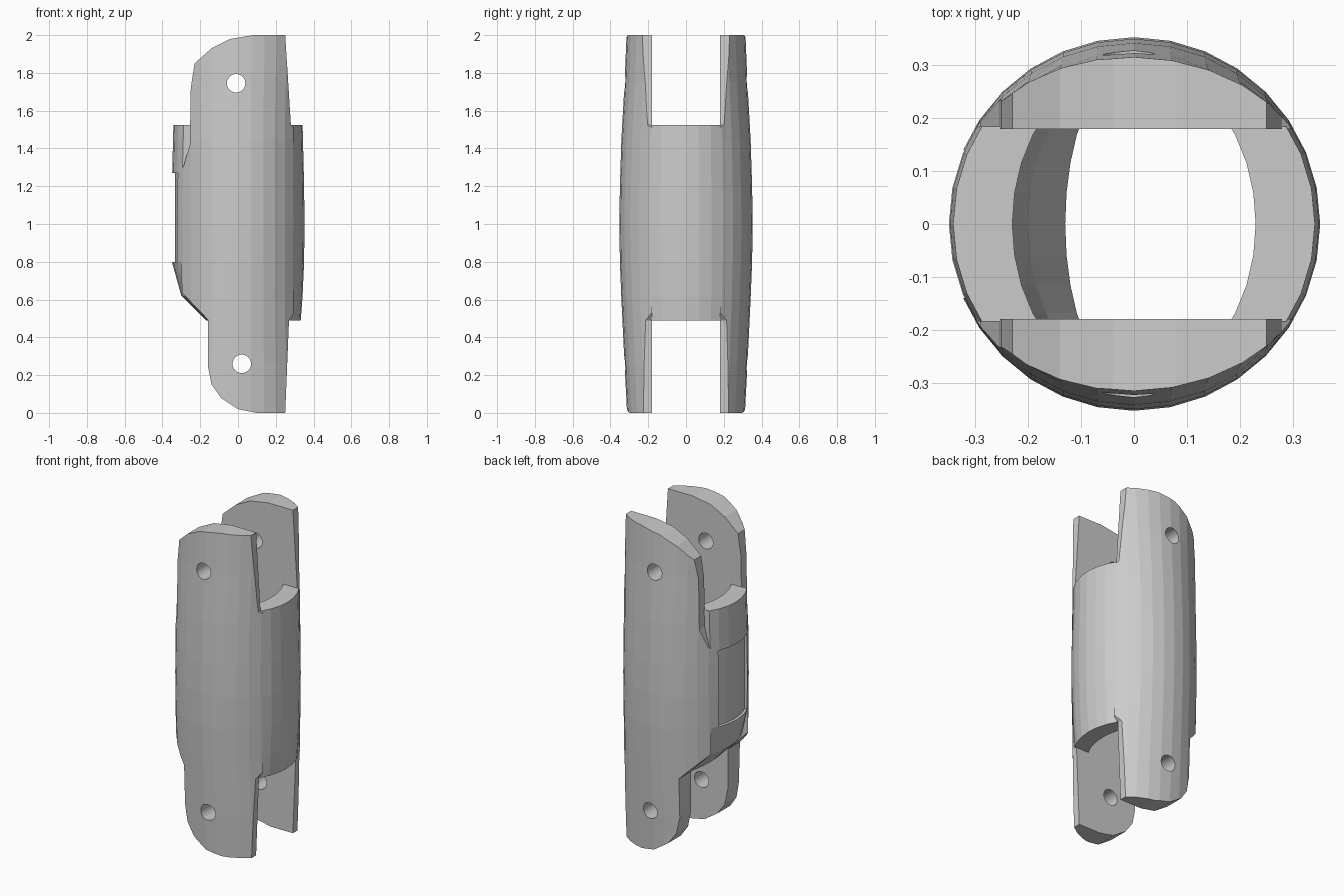
import bpy, bmesh
from math import cos, sin, pi

if "Cube" in bpy.data.objects:
    bpy.data.objects.remove(bpy.data.objects["Cube"])


def to_object(name, bm):
    bmesh.ops.recalc_face_normals(bm, faces=bm.faces[:])
    me = bpy.data.meshes.new(name)
    bm.to_mesh(me)
    bm.free()
    ob = bpy.data.objects.new(name, me)
    bpy.context.collection.objects.link(ob)
    return ob


def loft(name, rings, n=32):
    """Stack of rings (z, right radius, left radius, depth radius)."""
    bm = bmesh.new()
    rows = []
    for z, xr, xl, ry in rings:
        row = []
        for i in range(n):
            c, s = cos(2 * pi * i / n), sin(2 * pi * i / n)
            row.append(bm.verts.new(((xr if c > 0 else xl) * c, ry * s, z)))
        rows.append(row)
    for a, b in zip(rows, rows[1:]):
        for i in range(n):
            j = (i + 1) % n
            bm.faces.new((a[i], a[j], b[j], b[i]))
    bm.faces.new(rows[0])
    bm.faces.new(rows[-1])
    return to_object(name, bm)


def prism(name, outline, y0, y1):
    """Front-view outline (x, z) extruded along y."""
    bm = bmesh.new()
    a = [bm.verts.new((x, y0, z)) for x, z in outline]
    b = [bm.verts.new((x, y1, z)) for x, z in outline]
    bm.faces.new(a)
    bm.faces.new(b)
    for i in range(len(a)):
        j = (i + 1) % len(a)
        bm.faces.new((a[i], a[j], b[j], b[i]))
    return to_object(name, bm)


def box(name, x0, x1, y, z0, z1):
    return prism(name, [(x0, z0), (x1, z0), (x1, z1), (x0, z1)], -y, y)


def boolean(ob, tool, op):
    mod = ob.modifiers.new("cut", 'BOOLEAN')
    mod.object, mod.operation, mod.solver = tool, op, 'EXACT'
    bpy.context.view_layer.objects.active = ob
    bpy.ops.object.modifier_apply(modifier=mod.name)
    bpy.data.objects.remove(tool, do_unlink=True)


BARREL = [(0, .36, .36, .312), (.25, .358, .358, .325), (.6, .35, .35, .342),
          (.8, .351, .351, .35), (1, .352, .352, .353), (1.2, .351, .351, .35),
          (1.45, .35, .35, .342), (1.75, .358, .358, .325), (2, .37, .37, .315)]

# Side cheek outline with rounded link ends
CHEEK = [(.10, 0), (.25, 0), (.27, .49), (.36, .62), (.36, 1.46), (.28, 1.525),
         (.25, 2), (.08, 2), (-.04, 1.98), (-.14, 1.93), (-.23, 1.85),
         (-.25, 1.72), (-.255, 1.42), (-.29, 1.3), (-.37, 1.25), (-.37, .8),
         (-.30, .64), (-.16, .495), (-.16, .25), (-.14, .15), (-.09, .08), (0, .02)]

# Front and back cheeks
cheeks = []
for name, y0, y1 in (("front_cheek", -.45, -.18), ("back_cheek", .18, .45)):
    cheek = prism(name, CHEEK, y0, y1)
    boolean(cheek, loft("barrel", BARREL), 'INTERSECT')
    cheeks.append(cheek)

# Tubular wall between the cheeks, tapered in at the lower left
body = loft("hinge_body", [(.49, .332, .17, .345), (.62, .342, .30, .35), (.8, .35, .35, .35),
                           (1, .352, .352, .353), (1.2, .35, .35, .35), (1.525, .342, .342, .343)])
boolean(body, box("wall_limit", -.5, .5, .184, .4, 1.6), 'INTERSECT')
boolean(body, loft("hollow", [(.4, .23, .13, .303), (.49, .23, .13, .303),
                              (.64, .23, .20, .303), (.82, .23, .23, .303),
                              (1.6, .23, .23, .303)]), 'DIFFERENCE')

# Join the cheeks to the wall
for cheek in cheeks:
    boolean(body, cheek, 'UNION')

# Shallow recessed panel on the left side
recess = box("recess", -.5, -.25, .14, .8, 1.27)
boolean(recess, loft("recess_floor", [(.7, .333, .333, .34), (1.4, .333, .333, .34)]), 'DIFFERENCE')
boolean(body, recess, 'DIFFERENCE')

# Pin holes through both cheeks
for x, z in ((-.01, 1.745), (.02, .26)):
    circle = [(x + .049 * cos(2 * pi * i / 24), z + .049 * sin(2 * pi * i / 24)) for i in range(24)]
    boolean(body, prism("pin_hole", circle, -.5, .5), 'DIFFERENCE')
